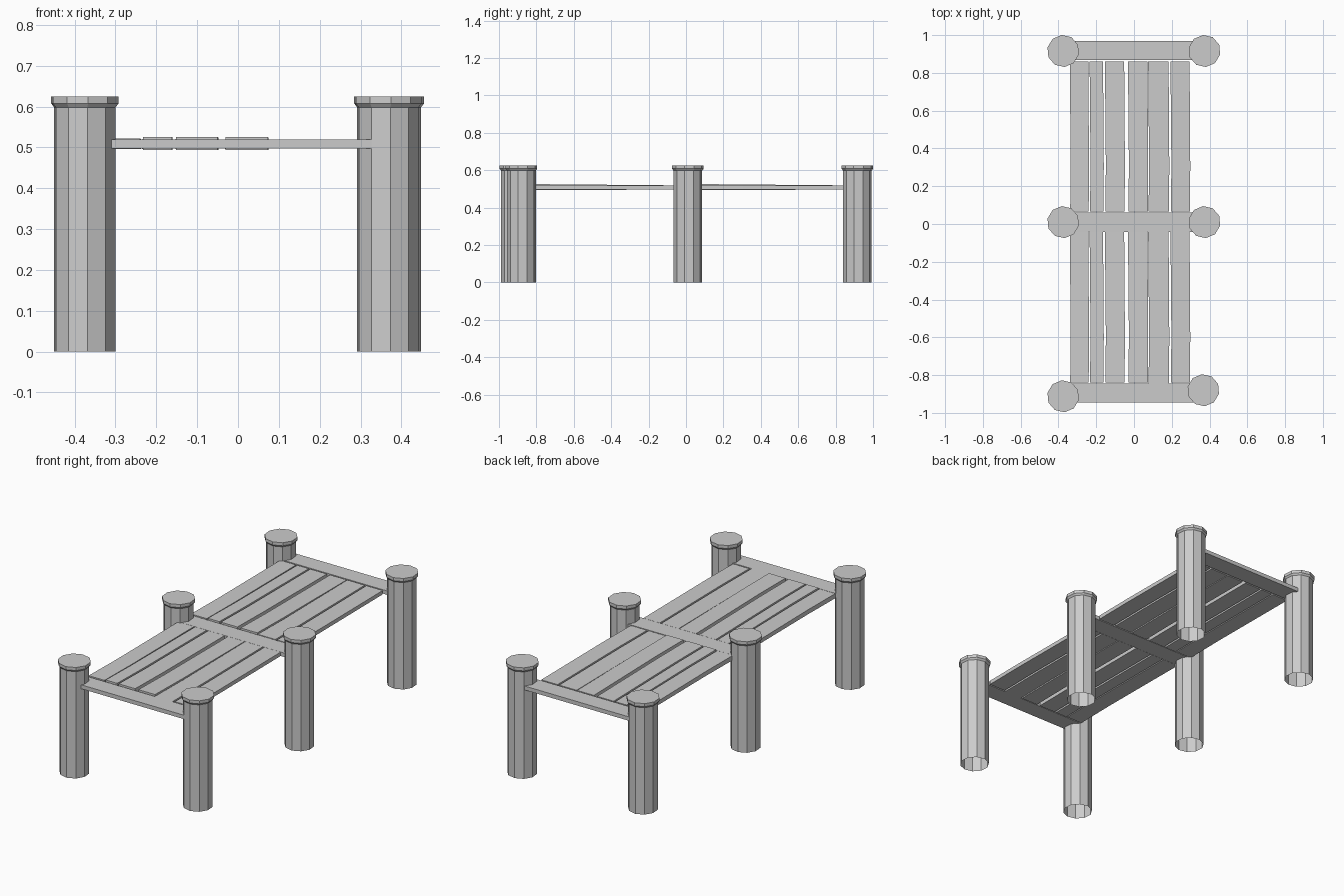
import bpy, bmesh, math

if "Cube" in bpy.data.objects:
    bpy.data.objects.remove(bpy.data.objects["Cube"])

def make_object(name, bm):
    bmesh.ops.recalc_face_normals(bm, faces=bm.faces)
    me = bpy.data.meshes.new(name)
    bm.to_mesh(me)
    bm.free()
    ob = bpy.data.objects.new(name, me)
    bpy.context.collection.objects.link(ob)
    return ob

def post(name, x, y, sides=10):
    # lathed profile (radius, height), closed at the top and open underneath
    profile = [(0.077, 0), (0.077, 0.598), (0.085, 0.608), (0.085, 0.625)]
    bm = bmesh.new()
    rings = []
    for r, z in profile:
        angles = [math.radians(5 + 90) + math.tau * i / sides for i in range(sides)]
        rings.append([bm.verts.new((r * math.cos(a), r * math.sin(a), z)) for a in angles])
    for lo, hi in zip(rings, rings[1:]):
        for i in range(sides):
            j = (i + 1) % sides
            bm.faces.new((lo[i], lo[j], hi[j], hi[i]))
    bm.faces.new(rings[-1])
    make_object(name, bm).location = (x, y, 0)

def board(name, sections):
    # sections along y: (y, x0, x1, z0, z1)
    bm = bmesh.new()
    rings = [[bm.verts.new(p) for p in ((x0, y, z0), (x1, y, z0), (x1, y, z1), (x0, y, z1))]
             for y, x0, x1, z0, z1 in sections]
    for a, b in zip(rings, rings[1:]):
        for i in range(4):
            j = (i + 1) % 4
            bm.faces.new((a[i], a[j], b[j], b[i]))
    bm.faces.new(rings[0])
    bm.faces.new(rings[-1])
    make_object(name, bm)

# Posts: three pairs, front right one slightly out of line
for name, x, y in [("front_left", -0.375, -0.912), ("front_right", 0.367, -0.88),
                   ("middle_left", -0.375, 0.01), ("middle_right", 0.373, 0.01),
                   ("back_left", -0.375, 0.916), ("back_right", 0.373, 0.916)]:
    post(name + "_post", x, y)

# Cross beams between each pair of posts
for name, y0, y1 in [("front", -0.945, -0.845), ("middle", -0.042, 0.06), ("back", 0.868, 0.97)]:
    board(name + "_beam", [(y, -0.36, 0.36, 0.497, 0.519) for y in (y0, y1)])

# Deck planks: (x0, x1, rise of the uneven front end)
planks = [(-0.338, -0.24, 0.003), (-0.233, -0.162, 0.007), (-0.152, -0.05, 0.007),
          (-0.03, 0.073, 0.007), (0.077, 0.185, 0.0), (0.195, 0.296, 0.0)]
for bay, y0, y1 in [("front", -0.838, -0.043), ("back", 0.066, 0.86)]:
    for n, (x0, x1, rise) in enumerate(planks, 1):
        ya = y0 - (0.008 if bay == "front" and n == 5 else 0)
        bend = y0 + 0.3 * (y1 - y0)
        dip = rise * 0.4
        board(f"{bay}_plank_{n}", [
            (ya, x0, x1, 0.497 - dip, 0.519 + rise),
            (bend, x0 + 0.003, x1 + 0.002, 0.497 - dip, 0.519 + rise * 0.7),
            (y1, x0 - 0.002, x1 - 0.002, 0.497, 0.519)])
